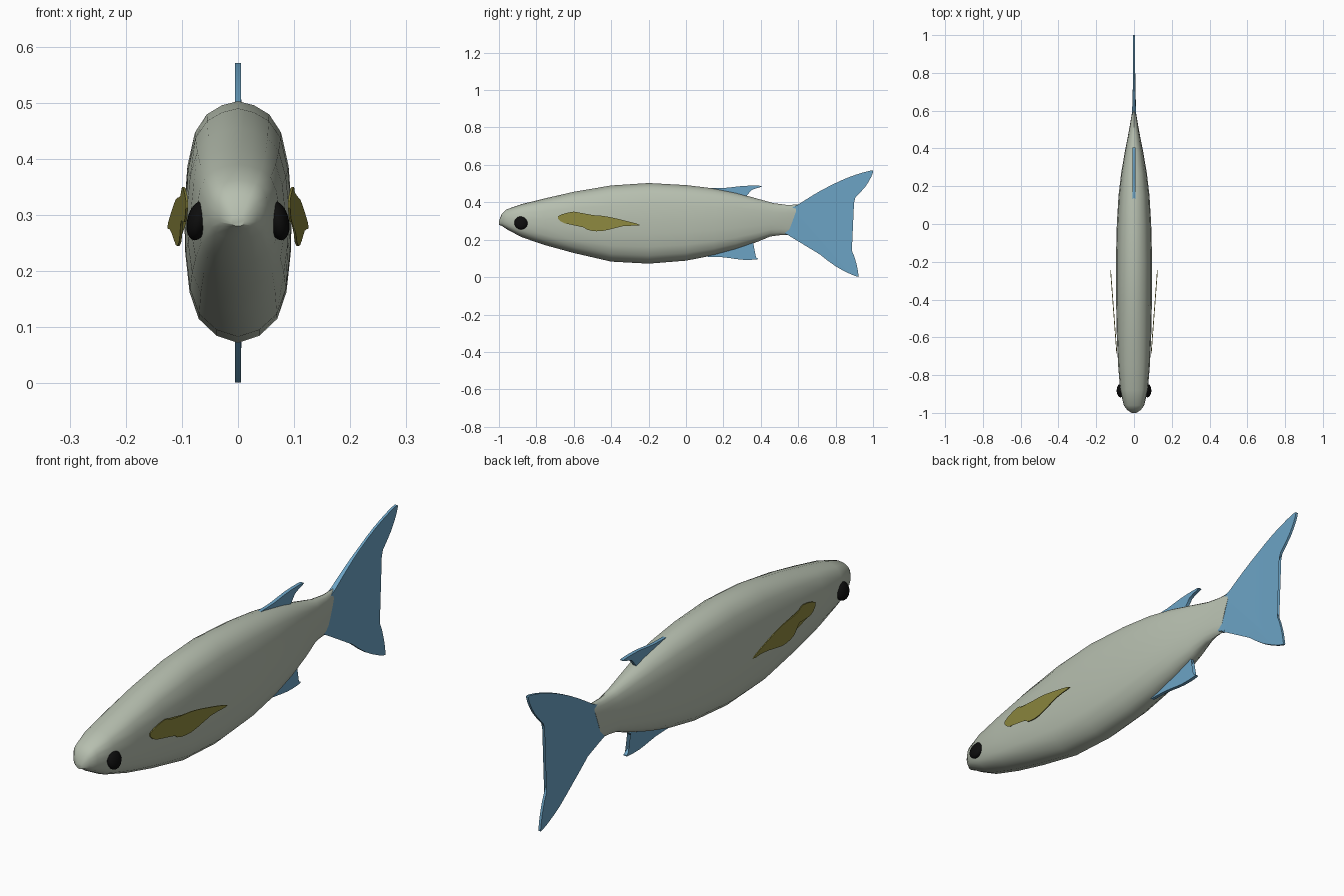
import bpy, bmesh, math
from mathutils import Vector

if "Cube" in bpy.data.objects:
    bpy.data.objects.remove(bpy.data.objects["Cube"])


def material(name, rgb):
    m = bpy.data.materials.new(name)
    m.diffuse_color = (*rgb, 1)
    m.use_nodes = True
    m.node_tree.nodes["Principled BSDF"].inputs["Base Color"].default_value = m.diffuse_color
    return m


SILVER = material("silver green", (0.47, 0.52, 0.43))
BLUE = material("fin blue", (0.15, 0.37, 0.56))
OLIVE = material("olive", (0.27, 0.25, 0.05))
BLACK = material("eye black", (0.004, 0.004, 0.004))


def finish(bm, name, mat, angle=40):
    bmesh.ops.recalc_face_normals(bm, faces=bm.faces)
    me = bpy.data.meshes.new(name)
    bm.to_mesh(me)
    bm.free()
    me.materials.append(mat)
    ob = bpy.data.objects.new(name, me)
    bpy.context.collection.objects.link(ob)
    bpy.ops.object.select_all(action='DESELECT')
    ob.select_set(True)
    bpy.context.view_layer.objects.active = ob
    bpy.ops.object.shade_smooth_by_angle(angle=math.radians(angle))
    return ob


def smooth_outline(pts, steps=3):
    """Closed Catmull-Rom curve through the given points."""
    n, out = len(pts), []
    for i in range(n):
        a, b, c, d = (Vector(pts[(i + k) % n]) for k in (-1, 0, 1, 2))
        for s in range(steps):
            t = s / steps
            out.append(0.5 * (2 * b + (c - a) * t + (2 * a - 5 * b + 4 * c - d) * t * t
                              + (3 * b - a - 3 * c + d) * t ** 3))
    return out


def fin(name, pts, mat, centre, half):
    """Thin slab from a (y, z) outline; centre and half thickness depend on y."""
    bm = bmesh.new()
    line = smooth_outline(pts)
    sides = [[bm.verts.new((centre(p.x) + s * half(p.x), p.x, p.y)) for p in line]
             for s in (-1, 1)]
    n = len(line)
    caps = [bm.faces.new(side) for side in sides]
    for i in range(n):
        j = (i + 1) % n
        bm.faces.new((sides[0][i], sides[0][j], sides[1][j], sides[1][i]))
    bmesh.ops.triangulate(bm, faces=caps)
    return finish(bm, name, mat, 35)


# Body: loft of (y, top, bottom, half width, slant of ring)
stations = [
    (-1.0, 0.300, 0.280, 0.012, 0), (-0.985, 0.338, 0.274, 0.036, 0),
    (-0.96, 0.362, 0.257, 0.054, 0), (-0.88, 0.390, 0.214, 0.073, 0),
    (-0.75, 0.422, 0.170, 0.084, 0), (-0.6, 0.456, 0.129, 0.091, 0),
    (-0.4, 0.490, 0.083, 0.095, 0), (-0.2, 0.503, 0.072, 0.096, 0),
    (0.0, 0.492, 0.088, 0.091, 0), (0.15, 0.474, 0.117, 0.082, 0),
    (0.27, 0.450, 0.150, 0.068, 0), (0.38, 0.420, 0.188, 0.049, 0),
    (0.46, 0.395, 0.217, 0.033, 0.01), (0.52, 0.386, 0.224, 0.022, 0.02),
    (0.572, 0.388, 0.224, 0.012, 0.03)]
half_ring = [(0, 1), (0.3, 0.965), (0.58, 0.89), (0.8, 0.74), (0.94, 0.46), (1, 0.1),
             (0.98, -0.25), (0.9, -0.58), (0.73, -0.8), (0.4, -0.94), (0, -1)]
ring = half_ring + [(-x, z) for x, z in half_ring[-2:0:-1]]
bm = bmesh.new()
loops = []
for y, top, bot, w, slant in stations:
    mid, h = (top + bot) / 2, (top - bot) / 2
    loops.append([bm.verts.new((w * u, y + slant * v, mid + h * v)) for u, v in ring])
for a, b in zip(loops, loops[1:]):
    for i in range(len(ring)):
        j = (i + 1) % len(ring)
        bm.faces.new((a[i], a[j], b[j], b[i]))
bm.faces.new(loops[0])
bm.faces.new(loops[-1])
finish(bm, "body", SILVER)

# Tail fin, tapering in thickness towards its tips
fin("tail_fin",
    [(0.53, 0.25), (0.56, 0.36), (0.60, 0.388), (0.72, 0.462), (0.86, 0.53), (0.98, 0.568),
     (0.999, 0.558), (0.96, 0.485), (0.88, 0.395), (0.835, 0.305), (0.852, 0.22),
     (0.90, 0.11), (0.921, 0.02), (0.91, 0.004), (0.80, 0.058), (0.68, 0.15),
     (0.61, 0.205), (0.54, 0.228)],
    BLUE, lambda y: 0, lambda y: 0.005 + 0.006 * max(0, min(1, (0.75 - y) / 0.18)))

# Dorsal and anal fins
fin("dorsal_fin",
    [(0.12, 0.472), (0.21, 0.477), (0.30, 0.487), (0.38, 0.489), (0.405, 0.484),
     (0.35, 0.465), (0.325, 0.435), (0.30, 0.42), (0.2, 0.44)],
    BLUE, lambda y: 0, lambda y: 0.007)
fin("anal_fin",
    [(0.10, 0.113), (0.20, 0.106), (0.30, 0.093), (0.37, 0.094), (0.384, 0.10),
     (0.345, 0.122), (0.33, 0.15), (0.36, 0.18), (0.30, 0.19), (0.2, 0.15)],
    BLUE, lambda y: 0, lambda y: 0.007)

# Pectoral fins and eyes on both sides
pectoral = [(-0.685, 0.325), (-0.60, 0.350), (-0.555, 0.334), (-0.45, 0.328),
            (-0.35, 0.308), (-0.245, 0.278), (-0.34, 0.272), (-0.45, 0.246),
            (-0.53, 0.254), (-0.57, 0.290), (-0.65, 0.288)]
for side, s in (("right", 1), ("left", -1)):
    fin(side + "_pectoral_fin", pectoral, OLIVE,
        lambda y: s * (0.091 + 0.075 * (y + 0.685)), lambda y: 0.002)
    bm = bmesh.new()
    bmesh.ops.create_uvsphere(bm, u_segments=20, v_segments=12, radius=1)
    for v in bm.verts:
        v.co = (s * (0.071 + 0.020 * v.co.x - 0.006 * v.co.z),
                -0.882 + 0.036 * v.co.y, 0.29 + 0.035 * v.co.z)
    finish(bm, side + "_eye", BLACK)
